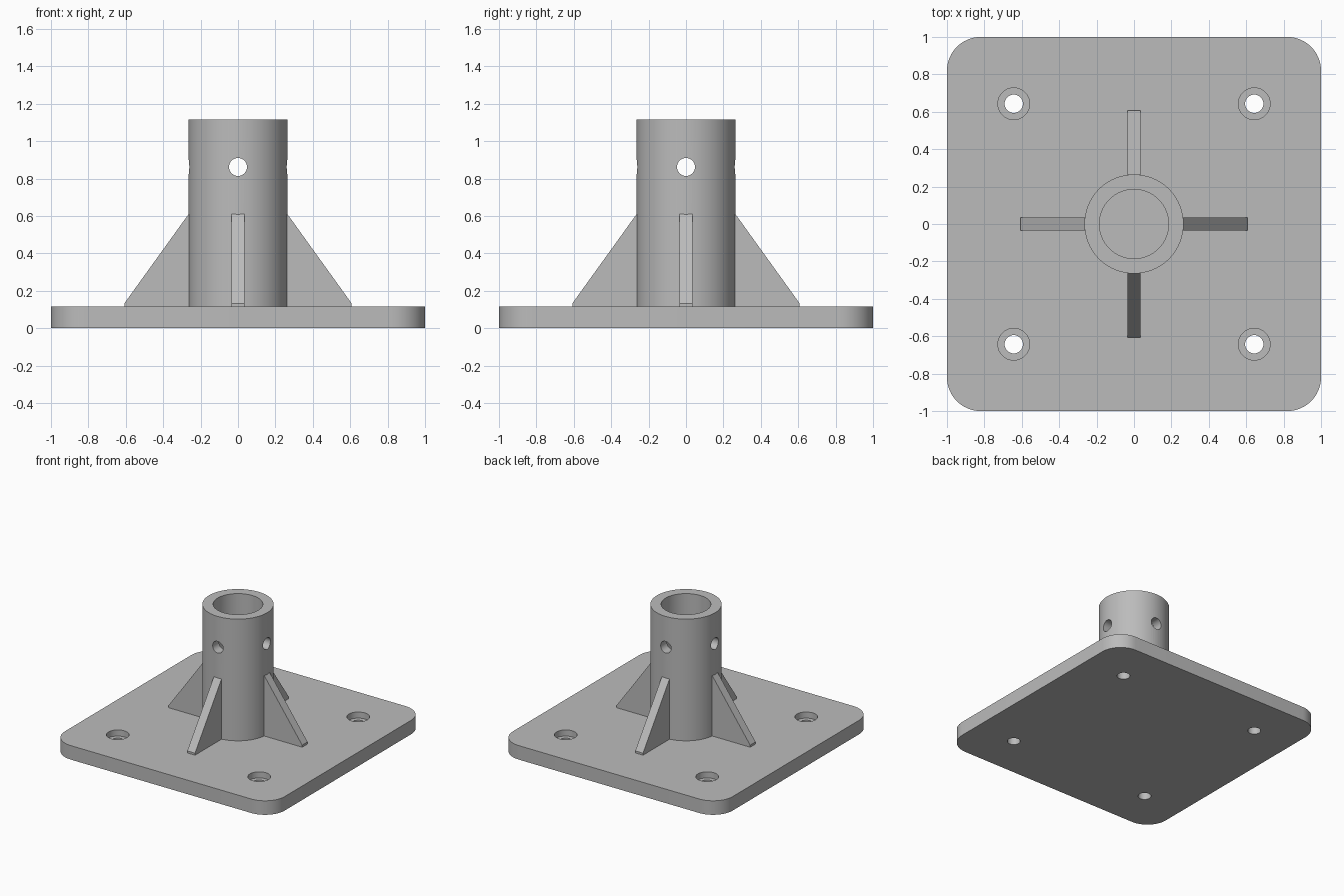
import bpy, bmesh, math
from mathutils import Matrix

if "Cube" in bpy.data.objects:
    bpy.data.objects.remove(bpy.data.objects["Cube"], do_unlink=True)

PLATE_TOP = 0.115
TUBE_TOP = 1.115
TUBE_R, BORE_R = 0.265, 0.185
BOLT = 0.643

steel = bpy.data.materials.new("grey steel")
steel.use_nodes = True
steel.diffuse_color = (0.5, 0.5, 0.5, 1)
steel.node_tree.nodes["Principled BSDF"].inputs["Base Color"].default_value = (0.5, 0.5, 0.5, 1)


def finish(name, bm):
    mesh = bpy.data.meshes.new(name)
    bmesh.ops.recalc_face_normals(bm, faces=bm.faces)
    bm.to_mesh(mesh)
    bm.free()
    mesh.materials.append(steel)
    obj = bpy.data.objects.new(name, mesh)
    bpy.context.collection.objects.link(obj)
    return obj


def extrude_outline(name, points, depth):
    """Solid made by pushing a closed outline along depth."""
    bm = bmesh.new()
    face = bm.faces.new([bm.verts.new(p) for p in points])
    grown = bmesh.ops.extrude_face_region(bm, geom=[face])["geom"]
    moved = [g for g in grown if isinstance(g, bmesh.types.BMVert)]
    bmesh.ops.translate(bm, verts=moved, vec=depth)
    return finish(name, bm)


def cylinder(name, radius, low, high, at=(0, 0), turn=Matrix(), sides=64):
    bm = bmesh.new()
    place = turn @ Matrix.Translation((*at, (low + high) / 2))
    bmesh.ops.create_cone(bm, cap_ends=True, segments=sides, radius1=radius,
                          radius2=radius, depth=high - low, matrix=place)
    return finish(name, bm)


def cut(obj, cutters):
    for cutter in cutters:
        cutter.hide_render = True
        mod = obj.modifiers.new("cut", "BOOLEAN")
        mod.operation, mod.solver, mod.object = "DIFFERENCE", "EXACT", cutter
    graph = bpy.context.evaluated_depsgraph_get()
    result = bpy.data.meshes.new_from_object(obj.evaluated_get(graph))
    obj.modifiers.clear()
    obj.data = result
    for cutter in cutters:
        bpy.data.objects.remove(cutter, do_unlink=True)


def smooth(obj):
    bpy.ops.object.select_all(action="DESELECT")
    obj.select_set(True)
    bpy.context.view_layer.objects.active = obj
    bpy.ops.object.shade_smooth_by_angle(angle=math.radians(30))


# Base plate with rounded corners
corner, steps = 0.18, 12
outline = []
for quarter, (sx, sy) in enumerate([(1, 1), (-1, 1), (-1, -1), (1, -1)]):
    for i in range(steps + 1):
        a = (quarter + i / steps) * math.pi / 2
        outline.append((sx * (1 - corner) + corner * math.cos(a),
                        sy * (1 - corner) + corner * math.sin(a), 0))
plate = extrude_outline("base_plate", outline, (0, 0, PLATE_TOP))

# Counterbored bolt holes
holes = []
for x in (-BOLT, BOLT):
    for y in (-BOLT, BOLT):
        holes.append(cylinder("bolt_hole", 0.049, -0.1, 0.2, (x, y), sides=32))
        holes.append(cylinder("counterbore", 0.085, 0.065, 0.2, (x, y), sides=48))
cut(plate, holes)
smooth(plate)

# Socket tube with crossed pin holes
tube = cylinder("socket_tube", TUBE_R, PLATE_TOP - 0.005, TUBE_TOP, sides=96)
pin_height = Matrix.Translation((0, 0, 0.862))
cut(tube, [
    cylinder("bore", BORE_R, 0, 1.3, sides=96),
    cylinder("pin_hole_x", 0.048, -0.5, 0.5, sides=32,
             turn=pin_height @ Matrix.Rotation(math.pi / 2, 4, "Y")),
    cylinder("pin_hole_y", 0.048, -0.5, 0.5, sides=32,
             turn=pin_height @ Matrix.Rotation(math.pi / 2, 4, "X")),
])
smooth(tube)

# Four gusset ribs around the tube
half = 0.035
side = [(0.24, 0.11), (0.608, 0.11), (0.608, 0.132), (0.264, 0.61), (0.24, 0.61)]
for i, where in enumerate(["left", "back", "right", "front"]):
    rib = extrude_outline(where + "_gusset", [(r, -half, z) for r, z in side], (0, 2 * half, 0))
    rib.data.transform(Matrix.Rotation(i * math.pi / 2, 4, "Z"))
